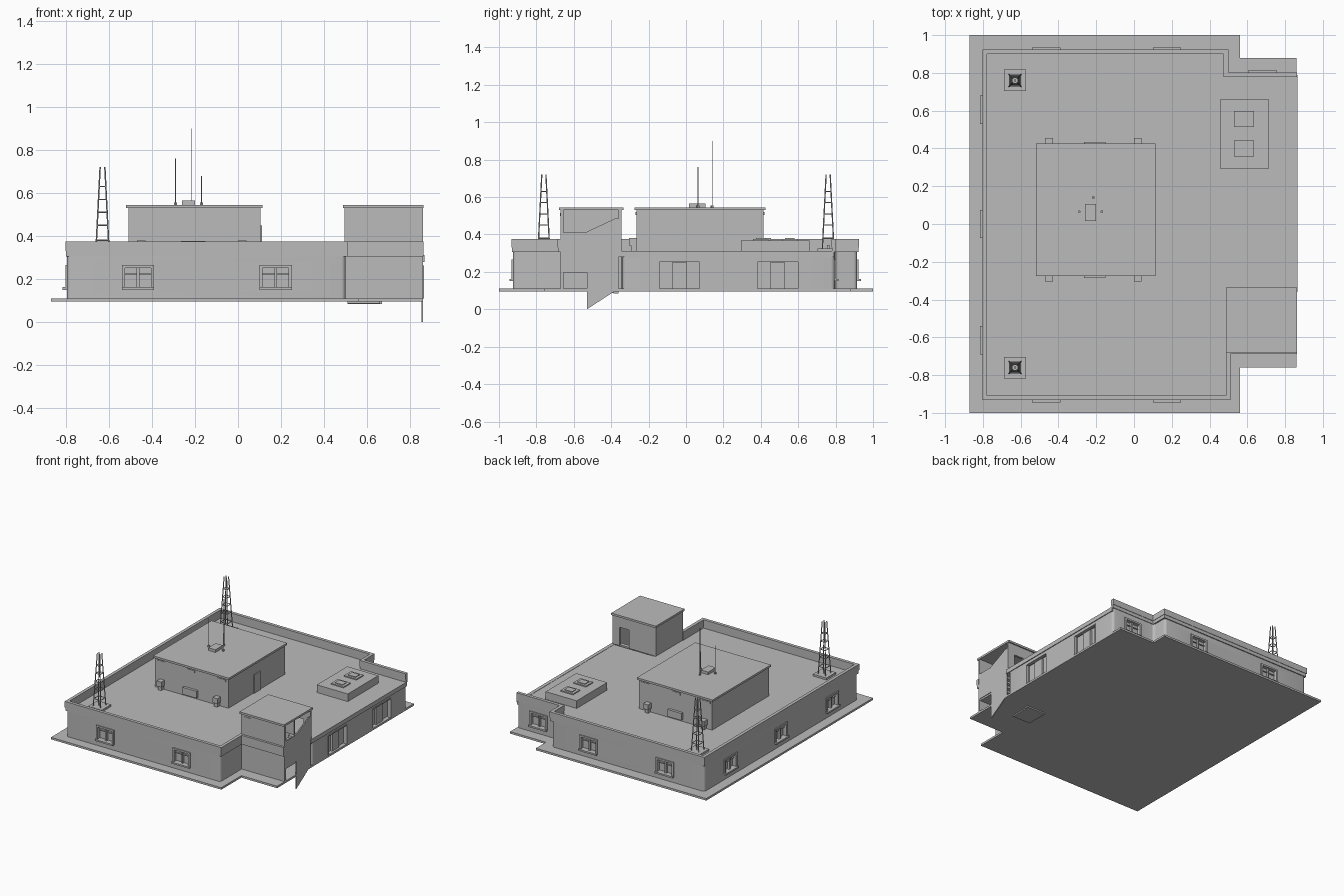
import bpy, bmesh, math
from mathutils import Matrix, Vector

cube = bpy.data.objects.get("Cube")
if cube:
    bpy.data.objects.remove(cube, do_unlink=True)

grey = bpy.data.materials.new("plain_grey")
grey.use_nodes = True
grey.diffuse_color = (0.5, 0.5, 0.5, 1)
bsdf = grey.node_tree.nodes["Principled BSDF"]
bsdf.inputs["Base Color"].default_value = (0.5, 0.5, 0.5, 1)
bsdf.inputs["Roughness"].default_value = 0.8


def finish(name, bm):
    bmesh.ops.recalc_face_normals(bm, faces=bm.faces)
    mesh = bpy.data.meshes.new(name)
    bm.to_mesh(mesh)
    bm.free()
    mesh.materials.append(grey)
    obj = bpy.data.objects.new(name, mesh)
    bpy.context.collection.objects.link(obj)
    return obj


def boxes(name, items, matrix=Matrix()):
    """Boxes given as (x0, x1, y0, y1, z0, z1), joined in one object."""
    bm = bmesh.new()
    for x0, x1, y0, y1, z0, z1 in items:
        place = Matrix.Translation(((x0 + x1) / 2, (y0 + y1) / 2, (z0 + z1) / 2))
        size = Matrix.Diagonal((x1 - x0, y1 - y0, z1 - z0, 1))
        bmesh.ops.create_cube(bm, size=1, matrix=matrix @ place @ size)
    return finish(name, bm)


def prism(name, points, start, end, axis="z", round_corners=0):
    """Extrude an outline along z, or a (y, z) outline along x."""
    bm = bmesh.new()
    make = (lambda a, b: (a, b, start)) if axis == "z" else (lambda a, b: (start, a, b))
    face = bm.faces.new([bm.verts.new(make(a, b)) for a, b in points])
    out = bmesh.ops.extrude_face_region(bm, geom=[face])
    step = Vector((0, 0, end - start)) if axis == "z" else Vector((end - start, 0, 0))
    bmesh.ops.translate(bm, vec=step, verts=[v for v in out["geom"] if isinstance(v, bmesh.types.BMVert)])
    if round_corners:
        upright = [e for e in bm.edges if abs(e.verts[0].co.z - e.verts[1].co.z) > 0.01]
        bmesh.ops.bevel(bm, geom=upright, offset=round_corners, segments=4, profile=0.5, affect="EDGES")
    return finish(name, bm)


def rods(name, pairs, radius, sides=6):
    bm = bmesh.new()
    for a, b in pairs:
        a, b = Vector(a), Vector(b)
        turn = (b - a).to_track_quat("Z", "Y").to_matrix().to_4x4()
        bmesh.ops.create_cone(bm, cap_ends=True, segments=sides, radius1=radius, radius2=radius,
                              depth=(b - a).length, matrix=Matrix.Translation((a + b) / 2) @ turn)
    return finish(name, bm)


# Ground slab and main walls
prism("ground_slab", [(-.87, -1), (.56, -1), (.56, -.76), (.86, -.76), (.86, .88),
                      (.56, .88), (.56, 1), (-.87, 1)], .095, .11)
walls = prism("main_walls", [(-.795, -.925), (.5, -.925), (.5, -.34), (.86, -.34), (.86, .795),
                             (.485, .795), (.485, .915), (-.795, .915)], .11, .31, round_corners=.02)

# Window and gate places: position on the wall and turn about z (0 faces the front)
windows = [((x, -.925), 0) for x in (-.465, .175)]
windows += [((x, .915), 180) for x in (-.465, .175)] + [((.68, .795), 180)]
windows += [((-.795, y), -90) for y in (-.615, 0, .605)]
gates = [((.86, y), 90) for y in (-.035, .49)]


def spot(place):
    (x, y), angle = place
    return Matrix.Translation((x, y, 0)) @ Matrix.Rotation(math.radians(angle), 4, "Z")


# Openings cut into the walls
cutters = [boxes("cutter", [(-.065, .065, -.05, .025, .16, .255)], spot(w)) for w in windows]
cutters += [boxes("cutter", [(-.115, .115, -.05, .03, .1105, .26)], spot(g)) for g in gates]
bpy.context.view_layer.objects.active = walls
for cutter in cutters:
    cutter.hide_render = True
    mod = walls.modifiers.new("opening", "BOOLEAN")
    mod.operation, mod.solver, mod.object = "DIFFERENCE", "EXACT", cutter
    bpy.ops.object.modifier_apply(modifier=mod.name)
    bpy.data.objects.remove(cutter, do_unlink=True)
walls.select_set(True)
bpy.ops.object.shade_smooth_by_angle(angle=math.radians(35))
walls.select_set(False)

for w in windows:
    boxes("window_frame", [(-.075, -.06, -.008, .01, .15, .265), (.06, .075, -.008, .01, .15, .265),
                           (-.075, .075, -.008, .01, .252, .265), (-.075, .075, -.02, .01, .15, .162),
                           (-.006, .006, .004, .02, .16, .255), (-.06, .06, .012, .02, .222, .228)], spot(w))
for g in gates:
    boxes("gate_leaf", [(-.04, .04, .015, .031, .11, .25), (-.115, -.108, -.004, .02, .11, .26),
                        (.108, .115, -.004, .02, .11, .26), (-.115, .115, -.004, .02, .254, .262)], spot(g))
boxes("roof_edge", [(.84, .866, -.36, .79, .28, .312)])

# Low wall around the roof, open on one side
path = [(.86, .79), (.487, .79), (.487, .913), (-.79, .913), (-.79, -.92), (.5, -.92), (.5, -.675), (.86, -.675)]
edge, band = [], []
for (x0, y0), (x1, y1) in zip(path, path[1:]):
    for target, w, z0, z1 in ((edge, .009, .305, .33), (band, .012, .33, .375)):
        ends = min(x0, x1) - w, min(max(x0, x1) + w, .862), min(y0, y1) - w, max(y0, y1) + w
        target.append((*ends, z0, z1))
boxes("parapet_base", edge)
boxes("parapet_band", band)

# Rooftop room with door, vents and wall units
boxes("roof_room", [(-.51, .105, -.265, .415, .31, .53)])
boxes("roof_room_cap", [(-.52, .115, -.275, .425, .53, .545)])
boxes("roof_room_door", [(.1, .112, .035, .11, .31, .45)])
for x in (-.46, -.21, .05):
    boxes("wall_vent", [(x - .035, x + .035, y - .004, y + .004, .505, .52) for y in (-.265, .415)])
for side, wall in ((-1, -.265), (1, .415)):
    def span(reach):
        return sorted((wall, wall + side * reach))
    boxes("wall_unit", [(-.265, -.15, *span(.02), .325, .378)])
    for x in (-.45, .02):
        boxes("wall_cooler", [(x - .02, x + .02, *span(.04), .34, .38),
                              (x - .013, x + .013, *span(.03), .31, .34)])

# Antennas
boxes("antenna_base", [(-.26, -.2, .015, .105, .545, .565)])
masts = ((-.29, .065, .76), (-.17, .065, .68), (-.215, .14, .9))
rods("antennas", [((x, y, .54), (x, y, z)) for x, y, z in masts], .0022)
rods("antenna_feet", [((x, y, .545), (x, y, .556)) for x, y, z in masts], .008)

# Skylight block with two hatches
boxes("skylight_block", [(.455, .715, .295, .66, .31, .368)])
for y in (.4, .555):
    boxes("skylight_hatch", [(.53, .635, y - .042, y + .042, .368, .376), (.55, .615, y - .025, y + .025, .376, .381)])

# Lattice towers
signs = [(-1, -1), (1, -1), (1, 1), (-1, 1)]
for cy in (-.76, .76):
    def corner(i, z):
        sx, sy = signs[i % 4]
        r = .031 - .02 * (z - .325) / .395
        return -.63 + sx * r, cy + sy * r, z
    boxes("tower_pad", [(-.687, -.573, cy - .057, cy + .057, .31, .325)])
    rods("tower_legs", [(corner(i, .325), corner(i, .72)) for i in range(4)], .0035)
    rods("tower_rings", [(corner(i, z), corner(i + 1, z)) for z in (.38, .45, .51, .57, .63) for i in range(4)], .003)
    boxes("tower_core", [(-.636, -.624, cy - .006, cy + .006, .325, .345)])

# Stair house: walls, doorway, roof
boxes("stair_house_walls", [(.495, .86, -.67, -.655, .11, .53), (.495, .51, -.67, -.345, .11, .53),
                            (.495, .72, -.36, -.345, .31, .53), (.8, .86, -.36, -.345, .31, .53),
                            (.72, .8, -.36, -.345, .45, .53)])
boxes("stair_house_roof", [(.488, .862, -.68, -.335, .53, .545)])
boxes("stair_house_vent", [(.52, .58, -.674, -.668, .5, .515)])

# Stair side panels
prism("stair_upper_panel", [(-.655, .21), (-.53, .21), (-.36, .31), (-.345, .31), (-.345, .485),
                            (-.38, .485), (-.54, .41), (-.655, .41)], .852, .86, "x")
prism("stair_lower_panel", [(-.53, 0), (-.36, .11), (-.36, .31), (-.53, .21)], .852, .86, "x")

# Landing and the two flights
boxes("stair_landing", [(.51, .855, -.655, -.53, .197, .21)])
run, rise = .17 / 6, .1 / 6
for name, x0, x1, base, way in (("upper_steps", .69, .852, .21, 1), ("lower_steps", .51, .67, .21, -1)):
    boxes(name, [(x0, x1, -.53 + i * run, -.53 + (i + 1) * run,
                  base + way * (i + 1) * rise - .025, base + way * (i + 1) * rise) for i in range(6)])
boxes("foot_plate", [(.51, .66, -.53, -.36, .086, .095)])
